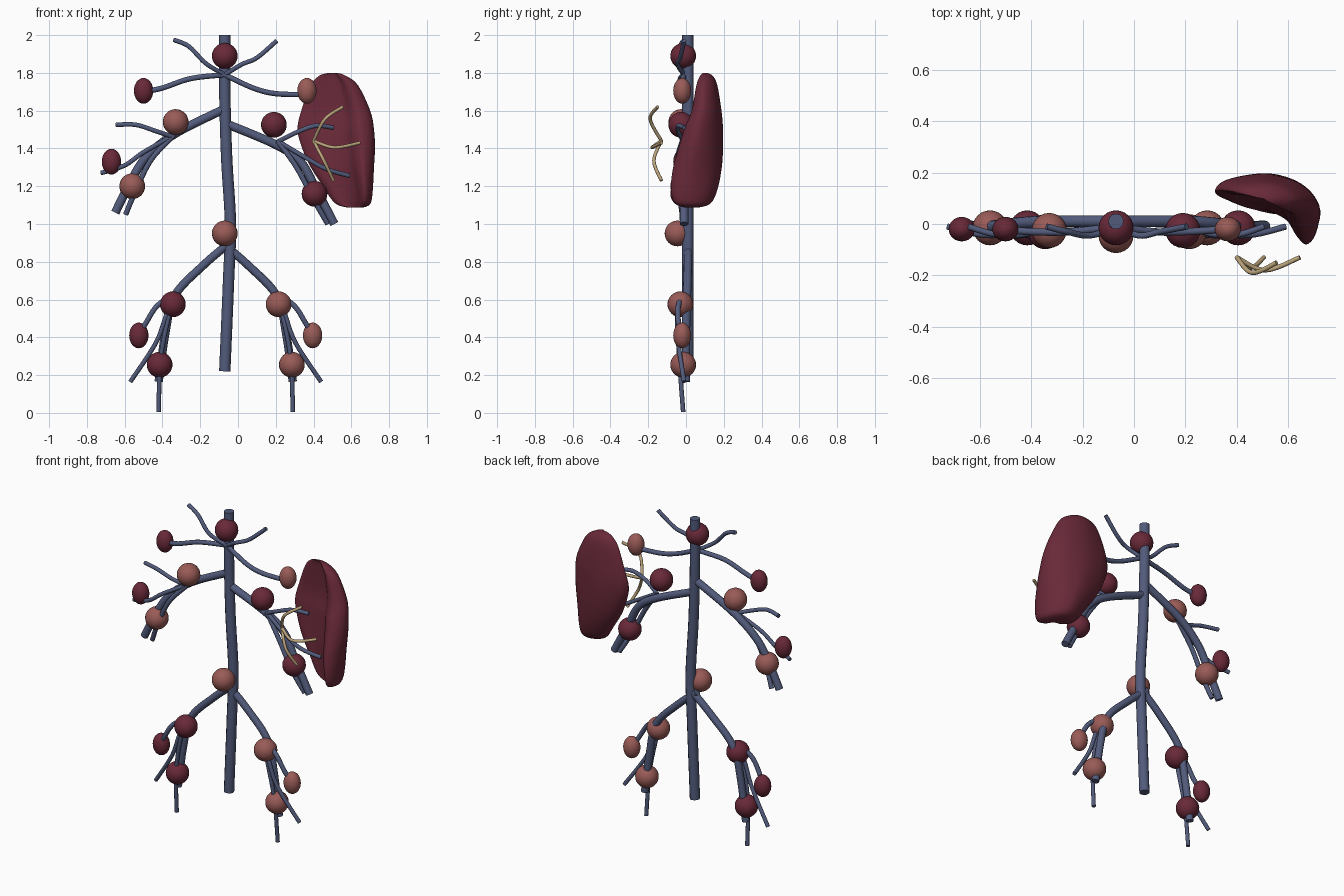
import bpy, bmesh
from mathutils import Vector

if "Cube" in bpy.data.objects:
    bpy.data.objects.remove(bpy.data.objects["Cube"])


def material(name, col):
    m = bpy.data.materials.new(name)
    m.diffuse_color = (*col, 1)
    m.use_nodes = True
    m.node_tree.nodes["Principled BSDF"].inputs["Base Color"].default_value = m.diffuse_color
    return m


BLUE = material("vessel_blue", (0.085, 0.105, 0.2))
DARK = material("node_dark_red", (0.14, 0.022, 0.04))
PINK = material("node_pink", (0.32, 0.105, 0.095))
TAN = material("nerve_tan", (0.5, 0.37, 0.2))
AXIS = -0.065  # mirror axis of the vessel tree


def smooth_path(pts, n=6, closed=False):
    """Catmull-Rom interpolation of tuples of any length."""
    c = len(pts)
    get = (lambda i: pts[i % c]) if closed else (lambda i: pts[min(max(i, 0), c - 1)])
    out = []
    for i in range(c if closed else c - 1):
        q = [get(i + k) for k in (-1, 0, 1, 2)]
        for s in range(n):
            t = s / n
            out.append(tuple(0.5 * (2 * b + (d - a) * t + (2 * a - 5 * b + 4 * d - e) * t * t
                                    + (3 * b - a - 3 * d + e) * t ** 3)
                             for a, b, d, e in zip(*q)))
    if not closed:
        out.append(tuple(pts[-1]))
    return out


def finish(name, bm, mat):
    bmesh.ops.recalc_face_normals(bm, faces=bm.faces[:])
    me = bpy.data.meshes.new(name)
    bm.to_mesh(me)
    bm.free()
    me.materials.append(mat)
    ob = bpy.data.objects.new(name, me)
    bpy.context.collection.objects.link(ob)
    bpy.context.view_layer.objects.active = ob
    ob.select_set(True)
    bpy.ops.object.shade_smooth_by_angle(angle=0.7)
    ob.select_set(False)
    return ob


def tube(name, pts, r, mat=BLUE):
    cu = bpy.data.curves.new(name, 'CURVE')
    cu.dimensions = '3D'
    cu.bevel_depth = r
    cu.bevel_resolution = 4
    cu.use_fill_caps = True
    path = smooth_path(pts)
    sp = cu.splines.new('POLY')
    sp.points.add(len(path) - 1)
    for p, co in zip(sp.points, path):
        p.co = (*co, 1)
    tmp = bpy.data.objects.new(name, cu)
    bpy.context.collection.objects.link(tmp)
    bpy.context.view_layer.update()
    me = tmp.evaluated_get(bpy.context.evaluated_depsgraph_get()).to_mesh()
    bm = bmesh.new()
    bm.from_mesh(me)
    bmesh.ops.remove_doubles(bm, verts=bm.verts[:], dist=1e-5)
    bpy.data.objects.remove(tmp)
    finish(name, bm, mat)


def node(name, x, y, z, mat, long=False):
    bm = bmesh.new()
    bmesh.ops.create_uvsphere(bm, u_segments=24, v_segments=16, radius=0.068)
    if long:
        bmesh.ops.scale(bm, vec=(0.75, 0.7, 1), verts=bm.verts[:])
    bmesh.ops.translate(bm, vec=(x, y, z), verts=bm.verts[:])
    finish(name, bm, mat)


# central duct
tube("main_duct", [(-.07, .01, 2), (-.07, .01, 1.7), (-.06, .01, 1.35), (-.04, .01, 1.0),
                   (-.05, .01, .7), (-.07, .01, .22)], .03)

# neck and shoulder vessels
tube("neck_vessel_left", [(-.34, -.01, 1.975), (-.26, -.03, 1.94), (-.17, -.045, 1.85), (-.07, -.01, 1.79)], .012)
tube("neck_vessel_right", [(.205, -.01, 1.97), (.1, -.03, 1.88), (.02, -.045, 1.845), (-.07, -.01, 1.79)], .012)
tube("shoulder_vessel_left", [(-.07, -.01, 1.79), (-.25, -.03, 1.77), (-.4, -.03, 1.72), (-.5, -.02, 1.70)], .014)
tube("shoulder_vessel_right", [(-.07, -.01, 1.79), (.08, -.03, 1.72), (.2, -.03, 1.69), (.365, -.02, 1.685)], .014)

# left arm
tube("arm_trunk_left", [(-.07, .01, 1.61), (-.33, .01, 1.48), (-.48, .0, 1.36), (-.56, -.01, 1.24), (-.65, -.01, 1.06)], .023)
tube("arm_vessel_left_a", [(-.34, -.01, 1.47), (-.46, -.03, 1.34), (-.54, -.03, 1.18), (-.595, -.01, 1.05)], .014)
tube("arm_vessel_left_b", [(-.645, -.01, 1.525), (-.54, -.04, 1.525), (-.43, -.04, 1.49), (-.34, -.01, 1.46)], .012)
tube("arm_vessel_left_c", [(-.725, -.01, 1.27), (-.6, -.04, 1.31), (-.5, -.04, 1.38), (-.34, -.01, 1.47)], .012)

# right arm
tube("arm_trunk_right", [(-.06, .01, 1.53), (.2, .01, 1.42), (.33, .0, 1.33), (.41, -.01, 1.19), (.51, -.01, 1.0)], .023)
tube("arm_vessel_right_a", [(.21, -.01, 1.44), (.31, -.03, 1.30), (.40, -.03, 1.13), (.475, -.01, 1.0)], .014)
tube("arm_vessel_right_b", [(.505, -.01, 1.51), (.41, -.04, 1.52), (.31, -.04, 1.485), (.21, -.01, 1.435)], .012)
tube("arm_vessel_right_c", [(.59, -.01, 1.255), (.47, -.04, 1.29), (.36, -.04, 1.35), (.21, -.01, 1.44)], .012)

# legs, mirrored about the duct
for side, s in (("left", -1), ("right", 1)):
    def m(*pts):
        return [(AXIS + s * x, y, z) for x, y, z in pts]
    tube("leg_trunk_" + side, m((-.02, .01, .9), (.12, .01, .78), (.27, .005, .62), (.32, 0, .42), (.355, 0, .165)), .022)
    tube("leg_vessel_a_" + side, m((.26, -.02, .63), (.30, -.045, .52), (.345, -.035, .28), (.355, -.015, .005)), .012)
    tube("leg_vessel_b_" + side, m((.26, -.02, .63), (.31, -.045, .53), (.37, -.04, .37), (.505, -.01, .165)), .012)
    tube("leg_vessel_c_" + side, m((.26, -.01, .63), (.36, -.04, .57), (.42, -.04, .48), (.46, -.02, .41)), .014)
    mat = DARK if s < 0 else PINK
    node("groin_node_" + side, AXIS + s * .28, -.03, .575, mat)
    node("outer_leg_node_" + side, AXIS + s * .46, -.02, .41, mat, True)
    node("knee_node_" + side, AXIS + s * .35, -.015, .255, mat)

# remaining lymph nodes
node("neck_node", -.07, -.015, 1.89, DARK)
node("belly_node", -.07, -.045, .95, PINK)
node("shoulder_node_left", -.5, -.02, 1.705, DARK, True)
node("shoulder_node_right", .365, -.02, 1.705, PINK, True)
node("armpit_node_left", -.33, -.025, 1.54, PINK)
node("armpit_node_right", .19, -.025, 1.525, DARK)
node("elbow_node_left", -.56, -.015, 1.2, PINK)
node("elbow_node_right", .405, -.015, 1.16, DARK)
node("outer_arm_node_left", -.67, -.02, 1.33, DARK, True)

# spleen: crescent section lofted upward
SECTION = [(0, .65), (.07, .85), (.28, .97), (.52, 1), (.76, .88), (.92, .66), (1, .37), (.95, .12),
           (.83, 0), (.73, .1), (.64, .3), (.5, .42), (.32, .5), (.12, .53)]
# z, left x, right x, front y, back y
ROWS = [(1.80, .48, .525, .09, .11), (1.785, .43, .57, .075, .14), (1.735, .385, .635, .055, .165),
        (1.6, .335, .70, .03, .187), (1.5, .315, .72, -.01, .195), (1.4, .34, .725, -.04, .195),
        (1.3, .385, .72, -.068, .188), (1.2, .45, .715, -.08, .17), (1.13, .495, .708, -.07, .145),
        (1.1, .53, .695, -.045, .115), (1.088, .575, .665, -.01, .07)]
bm = bmesh.new()
section = smooth_path(SECTION, 4, True)
rings = []
for z, xl, xr, yf, yb in smooth_path(ROWS, 4):
    rings.append([bm.verts.new((xl + u * (xr - xl), yf + v * (yb - yf), z)) for u, v in section])
for a, b in zip(rings, rings[1:]):
    for i in range(len(a)):
        j = (i + 1) % len(a)
        bm.faces.new((a[i], a[j], b[j], b[i]))
for r in (rings[0], rings[-1]):
    bmesh.ops.triangulate(bm, faces=[bm.faces.new(r)])
finish("spleen", bm, DARK)

# fine branches in front of the spleen
hub = (.4, -.13, 1.44)
for nm, a, b in (("upper", (.46, -.19, 1.555), (.555, -.15, 1.62)),
                 ("middle", (.51, -.18, 1.405), (.645, -.13, 1.43)),
                 ("lower", (.455, -.17, 1.335), (.505, -.13, 1.23))):
    tube("spleen_branch_" + nm, [hub, a, b], .009, TAN)
